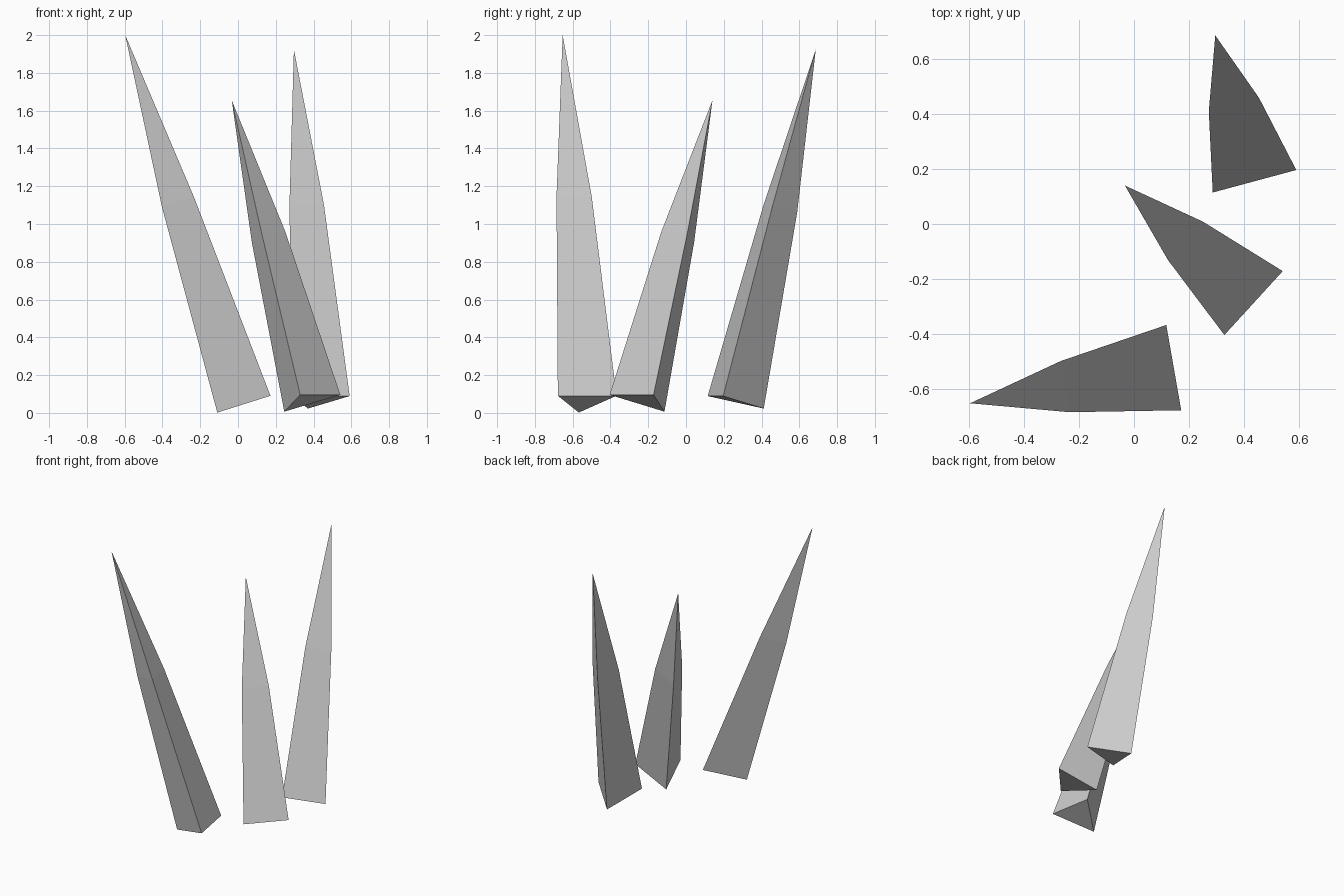
import bpy
import bmesh
from math import cos, sin, pi
from mathutils import Vector

cube = bpy.data.objects.get("Cube")
if cube:
    bpy.data.objects.remove(cube, do_unlink=True)

# Single plain grey
grey = bpy.data.materials.new("light_grey")
grey.use_nodes = True
colour = (0.6, 0.6, 0.6, 1)
grey.diffuse_color = colour
grey.node_tree.nodes["Principled BSDF"].inputs["Base Color"].default_value = colour


def make_spike(name, base, tip, radius=0.182):
    """Three-sided spike leaning from base centre to tip, bulging at the middle."""
    base, tip = Vector(base), Vector(tip)
    axis = (tip - base).normalized()
    # One corner of the base points the way the spike leans
    lean = Vector((axis.x, axis.y, 0))
    u = (lean - axis * lean.dot(axis)).normalized()
    v = axis.cross(u)

    bm = bmesh.new()
    rings = []
    for along, scale in ((0, 1), (0.55, 0.6)):
        centre = base.lerp(tip, along)
        angles = [i * 2 * pi / 3 for i in range(3)]
        rings.append([bm.verts.new(centre + radius * scale * (u * cos(a) + v * sin(a)))
                      for a in angles])
    low, mid = rings
    point = bm.verts.new(tip)
    bm.faces.new(low[::-1])
    for i in range(3):
        j = (i + 1) % 3
        bm.faces.new((low[i], low[j], mid[j], mid[i]))
        bm.faces.new((mid[i], mid[j], point))
    bmesh.ops.recalc_face_normals(bm, faces=bm.faces)

    mesh = bpy.data.meshes.new(name)
    bm.to_mesh(mesh)
    bm.free()
    mesh.materials.append(grey)
    bpy.context.collection.objects.link(bpy.data.objects.new(name, mesh))


# Three separate spikes, front to back
make_spike("front_spike", (0.06, -0.538, 0.061), (-0.597, -0.653, 2.0))
make_spike("middle_spike", (0.372, -0.23, 0.066), (-0.033, 0.14, 1.655))
make_spike("back_spike", (0.416, 0.241, 0.067), (0.296, 0.687, 1.923))
